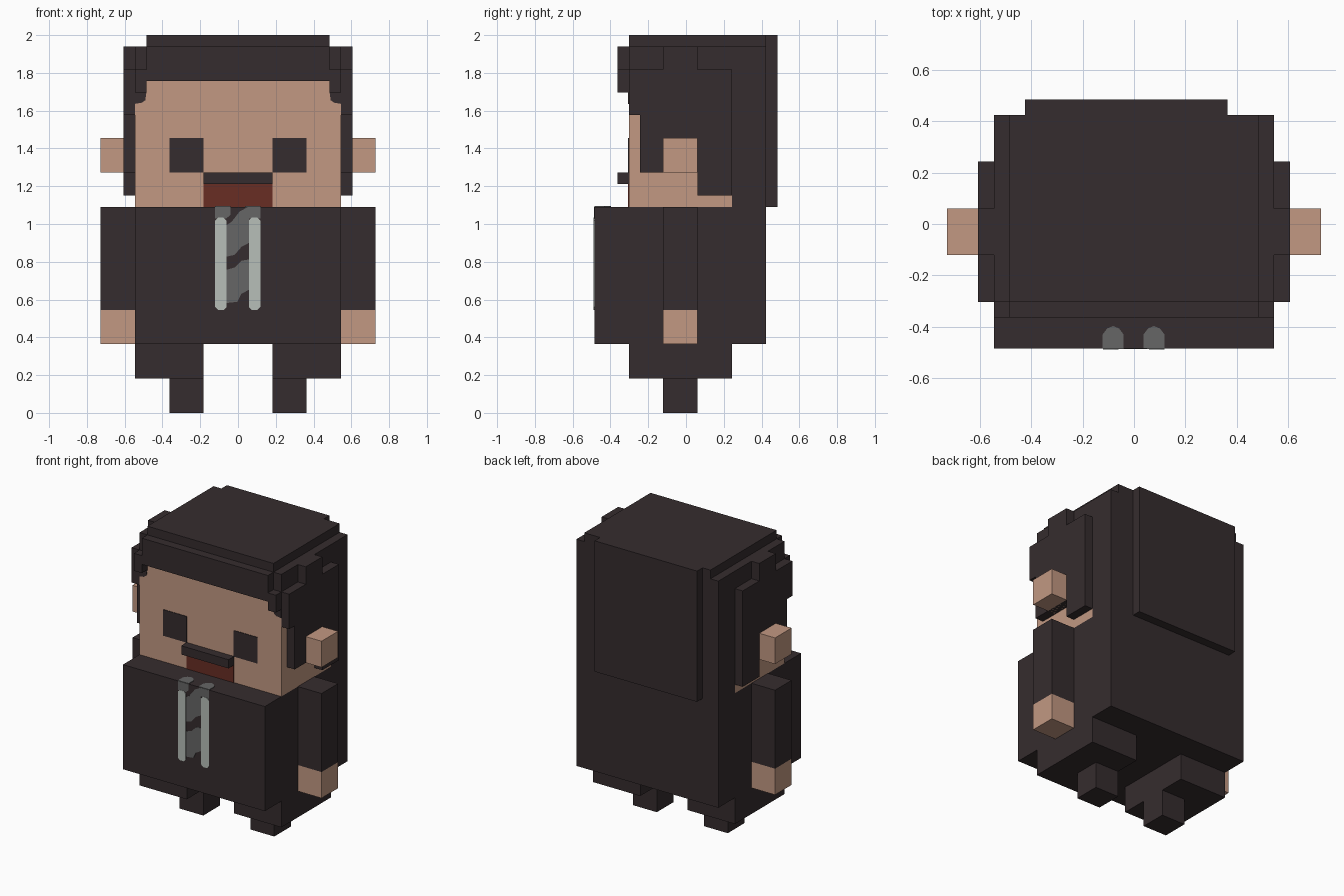
import bpy, bmesh
from mathutils import Vector

cube = bpy.data.objects.get("Cube")
if cube:
    bpy.data.objects.remove(cube, do_unlink=True)

U = 2 / 33      # one block of the grid the figure is built on
T = 0.06        # plate thickness in blocks


def material(name, rgb):
    lin = [((c / 255 + 0.055) / 1.055) ** 2.4 for c in rgb] + [1.0]
    m = bpy.data.materials.new(name)
    m.use_nodes = True
    m.diffuse_color = lin
    bsdf = m.node_tree.nodes["Principled BSDF"]
    bsdf.inputs["Base Color"].default_value = lin
    bsdf.inputs["Roughness"].default_value = 0.9
    return m


DARK = material("dark charcoal", (53, 44, 46))
SKIN = material("skin", (194, 152, 130))
RED = material("mouth red", (104, 45, 36))
GREY = material("mid grey", (102, 102, 102))
PALE = material("pale grey", (183, 191, 185))


def prism(name, mat, axis, points, lo, hi):
    """Extrude a 2D outline along an axis; all sizes in blocks."""
    def place(p, d):
        a, b = p
        v = {"x": (d, a, b), "y": (a, d, b), "z": (a, b, d)}[axis]
        return Vector(v) * U
    bm = bmesh.new()
    face = bm.faces.new([bm.verts.new(place(p, lo)) for p in points])
    out = bmesh.ops.extrude_face_region(bm, geom=[face])
    moved = [g for g in out["geom"] if isinstance(g, bmesh.types.BMVert)]
    bmesh.ops.translate(bm, verts=moved, vec=place((0, 0), hi - lo))
    bmesh.ops.recalc_face_normals(bm, faces=bm.faces)
    mesh = bpy.data.meshes.new(name)
    bm.to_mesh(mesh)
    bm.free()
    mesh.materials.append(mat)
    ob = bpy.data.objects.new(name, mesh)
    bpy.context.collection.objects.link(ob)
    return ob


def box(name, mat, x, y, z):
    outline = [(x[0], y[0]), (x[1], y[0]), (x[1], y[1]), (x[0], y[1])]
    return prism(name, mat, "z", outline, z[0], z[1])


# Torso and head
box("torso", DARK, (-9, 9), (-8, 7), (6, 18))
box("head", SKIN, (-9, 9), (-5, 4), (18, 29))

# Hair: crown, cap, back and raised back panel
box("hair_crown", DARK, (-9, 9), (-5, 4), (29, 32))
box("hair_cap", DARK, (-8, 8), (-5, 7), (32, 33))
box("hair_back", DARK, (-9, 9), (4, 7), (18, 32))
box("hair_back_panel", DARK, (-7, 6), (7, 8), (18, 33))

# Fringe with a short drop at each temple
prism("hair_fringe", DARK, "y",
      [(-9, 28), (-8, 28), (-8, 29), (8, 29), (8, 28), (9, 28),
       (9, 30), (8, 30), (8, 32), (-8, 32), (-8, 30), (-9, 30)], -6, -5)

# Stepped outline of the hair over the ears
SIDE_HAIR = [(-5, 26), (-4, 26), (-4, 21), (1, 21), (1, 19), (4, 19),
             (4, 30), (1, 30), (1, 32), (-2, 32), (-2, 30), (-5, 30)]

# Paired parts
for side, s in (("left", 1), ("right", -1)):
    def span(a, b):
        return tuple(sorted((s * a, s * b)))

    prism(side + "_side_hair", DARK, "x", SIDE_HAIR, *span(9, 10))
    prism(side + "_temple_hair", DARK, "y",
          [(s * 9, 28), (s * 8, 28), (s * 8.1, 27.3),
           (s * 8.4, 27.1), (s * 9, 27)], -5 - T, -5)
    box(side + "_ear", SKIN, span(9, 12), (-2, 1), (21, 24))
    box(side + "_eye", DARK, span(3, 6), (-5 - T, -5), (21, 24))
    box(side + "_sleeve", DARK, span(9, 12), (-2, 1), (9, 18))
    box(side + "_hand", SKIN, span(9, 12), (-2, 1), (6, 9))
    box(side + "_leg", DARK, span(3, 9), (-5, 4), (3, 6))
    box(side + "_foot", DARK, span(3, 6), (-2, 1), (0, 3))

    # Pale lapel stripe on the chest with its rounded end over the shoulder
    x0, x1 = (0.95, 1.95) if s > 0 else (-2.0, -1.0)
    prism(side + "_lapel", PALE, "y",
          [(x0, 9.25), (x0 + .25, 9), (x1 - .25, 9), (x1, 9.25),
           (x1, 16.8), (x1 - .25, 17.05), (x0 + .25, 17.05), (x0, 16.8)],
          -8 - T, -8)
    x0, x1 = (0.6, 1.96) if s > 0 else (-2.02, -0.66)
    prism(side + "_collar_end", GREY, "z",
          [(x0, -8), (x1, -8), (x1, -7.1), (x1 - .3, -6.7),
           (x0 + .68, -6.55), (x0 + .3, -6.7), (x0, -7.1)], 18, 18 + T)

# Mouth and moustache
box("mouth", RED, (-3, 3), (-5 - T, -5), (18, 20))
box("moustache", DARK, (-3, 3), (-6, -5), (20, 21))

# Tie and collar patches on the chest
prism("collar_patch", GREY, "y",
      [(-2, 18), (-.65, 18), (-.65, 17.3), (-1, 17), (-2, 17)],
      -8 - T / 2, -8)
prism("tie_upper", GREY, "y",
      [(1.95, 18), (.9, 18), (.15, 17.6), (-.55, 16.7), (-1, 16.4),
       (-1, 13.65), (-.3, 13.8), (.3, 14.5), (.95, 14.85),
       (.95, 17), (1.95, 17)], -8 - T / 2, -8)
prism("tie_lower", GREY, "y",
      [(-1, 12.5), (-.3, 12.7), (.3, 13.3), (.95, 13.4),
       (.95, 10.75), (.3, 10.4), (-.05, 9.7), (-1, 9.6)], -8 - T / 2, -8)
